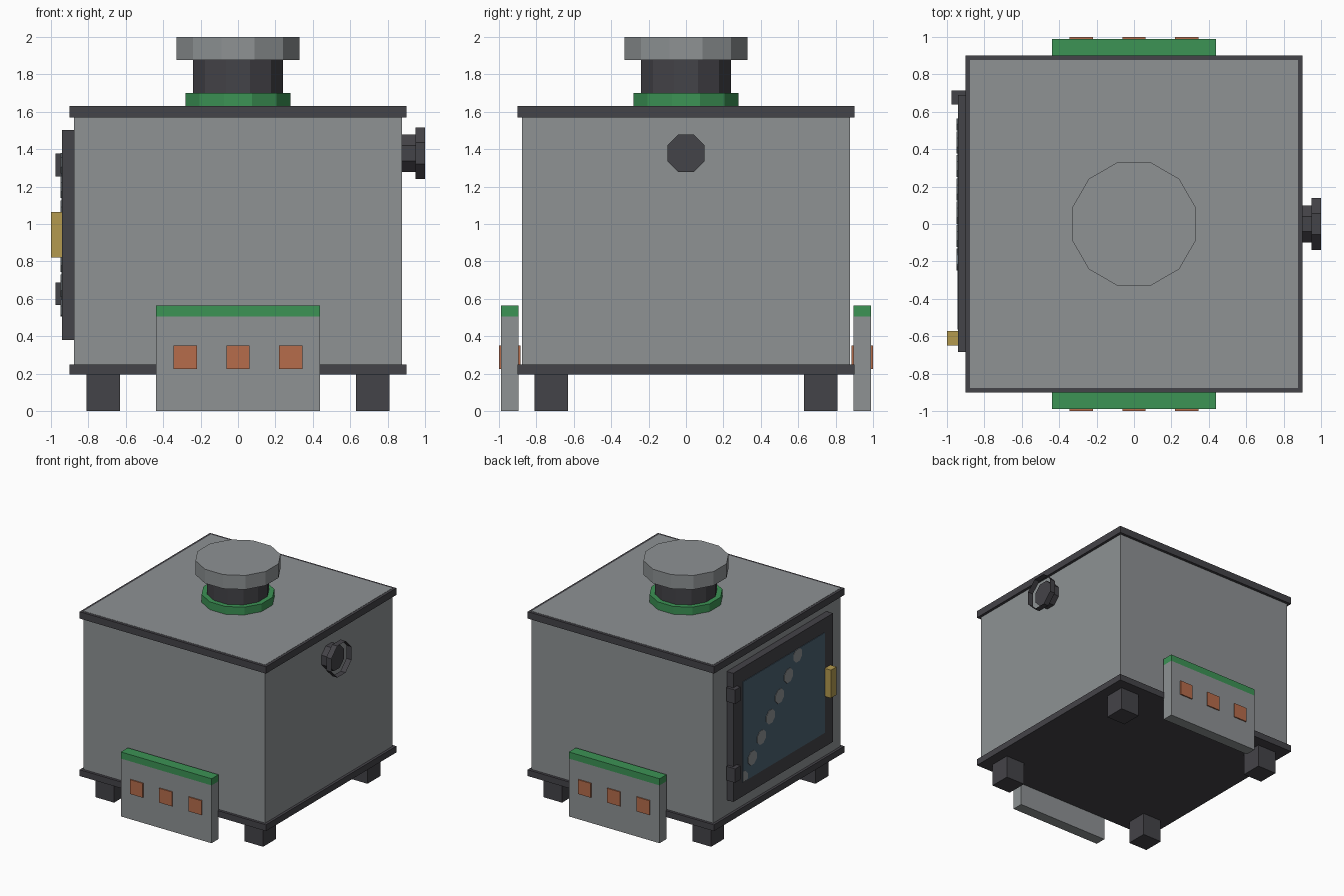
import bpy, bmesh, math
from mathutils import Matrix

if "Cube" in bpy.data.objects:
    bpy.data.objects.remove(bpy.data.objects["Cube"])


def srgb(r, g, b):
    def lin(c):
        c /= 255
        return c / 12.92 if c <= 0.04045 else ((c + 0.055) / 1.055) ** 2.4
    return (lin(r), lin(g), lin(b), 1.0)


def material(name, *rgb):
    m = bpy.data.materials.new(name)
    m.diffuse_color = srgb(*rgb)
    m.use_nodes = True
    m.node_tree.nodes["Principled BSDF"].inputs["Base Color"].default_value = m.diffuse_color
    return m


GREY = material("body grey", 142, 146, 148)
DARK = material("dark metal", 68, 67, 72)
GREEN = material("green trim", 60, 147, 85)
COPPER = material("copper", 182, 108, 75)
GOLD = material("brass", 179, 154, 79)
GLASS = material("blue glass", 76, 98, 115)


def finish(name, bm, mat):
    bmesh.ops.recalc_face_normals(bm, faces=bm.faces[:])
    me = bpy.data.meshes.new(name)
    bm.to_mesh(me)
    bm.free()
    me.materials.append(mat)
    ob = bpy.data.objects.new(name, me)
    bpy.context.scene.collection.objects.link(ob)
    return ob


def box(name, x, y, z, mat):
    """Box from (min, max) pairs."""
    bm = bmesh.new()
    bmesh.ops.create_cube(bm, size=1)
    for v in bm.verts:
        v.co = [(a + b) / 2 + c * (b - a) for (a, b), c in zip((x, y, z), v.co)]
    return finish(name, bm, mat)


def prism(name, sides, flat_r, lo, hi, mat, axis="Z", height=0.0, caps=True):
    """Regular prism with flats facing the axes; flat_r is the radius to the flats."""
    bm = bmesh.new()
    r = flat_r / math.cos(math.pi / sides)
    bmesh.ops.create_cone(bm, cap_ends=caps, segments=sides, radius1=r, radius2=r, depth=hi - lo)
    bm.verts.ensure_lookup_table()
    # settle the polygon so a flat faces each axis
    a = math.atan2(bm.verts[0].co.y, bm.verts[0].co.x)
    bmesh.ops.rotate(bm, verts=bm.verts[:], matrix=Matrix.Rotation(math.pi / sides - a, 3, "Z"))
    bmesh.ops.translate(bm, verts=bm.verts[:], vec=(0, 0, (lo + hi) / 2))
    if axis == "X":
        bmesh.ops.rotate(bm, verts=bm.verts[:], matrix=Matrix.Rotation(math.pi / 2, 3, "Y"))
        bmesh.ops.translate(bm, verts=bm.verts[:], vec=(0, 0, height))
    return finish(name, bm, mat)


# Main cabinet with a dark rim at top and bottom
B, R = (-0.877, 0.877), (-0.9, 0.9)
box("cabinet", B, B, (0.22, 1.632), GREY)
box("bottom_rim", R, R, (0.195, 0.25), DARK)
box("top_rim", R, R, (1.57, 1.63), DARK)

# Feet
for sx in (-1, 1):
    for sy in (-1, 1):
        box("foot", sorted((sx * 0.63, sx * 0.81)), sorted((sy * 0.63, sy * 0.81)), (0, 0.2), DARK)

# Low panels on the front and back, with green caps and copper studs
for side, s in (("front", -1), ("back", 1)):
    y = sorted((s * 0.895, s * 0.99))
    box(side + "_panel", (-0.438, 0.438), y, (0, 0.505), GREY)
    box(side + "_panel_cap", (-0.438, 0.438), y, (0.505, 0.563), GREEN)
    for x in (-0.283, 0, 0.283):
        box(side + "_stud", (x - 0.0625, x + 0.0625), sorted((s * 0.885, s * 1.0)), (0.225, 0.35), COPPER)

# Chimney on the roof
prism("chimney_collar", 12, 0.282, 1.63, 1.70, GREEN)
prism("chimney_pipe", 12, 0.24, 1.70, 1.88, DARK)
prism("chimney_cap", 12, 0.33, 1.877, 2.0, GREY)

# Side outlet: closed pipe inside an open flange ring
prism("outlet_pipe", 8, 0.1, 0.87, 0.955, DARK, "X", 1.378)
prism("outlet_flange", 8, 0.138, 0.95, 1.0, DARK, "X", 1.378, caps=False)

# Door on the left side
box("door_frame", (-0.94, -0.87), (-0.685, 0.69), (0.38, 1.503), DARK)
GY, GZ = (-0.565, 0.565), (0.505, 1.38)
box("door_glass", (-0.945, -0.939), GY, GZ, GLASS)
for z in (0.627, 1.315):
    box("hinge", (-0.975, -0.89), (0.64, 0.715), (z - 0.061, z + 0.061), DARK)
box("door_handle", (-1.0, -0.939), (-0.65, -0.572), (0.82, 1.065), GOLD)

# Diagonal row of pale octagonal spots on the glass, trimmed to its edges
bm = bmesh.new()
for k in range(7):
    cy, cz = -0.19 + 0.125 * k, 1.33 - 0.132 * k
    ring = []
    for i in range(8):
        a = math.pi / 8 + i * math.pi / 4
        y = min(max(cy + 0.064 * math.cos(a), GY[0]), GY[1])
        z = min(max(cz + 0.064 * math.sin(a), GZ[0]), GZ[1])
        ring.append((y, z))
    front = [bm.verts.new((-0.948, y, z)) for y, z in ring]
    back = [bm.verts.new((-0.944, y, z)) for y, z in ring]
    bm.faces.new(front)
    bm.faces.new(back[::-1])
    for i in range(8):
        j = (i + 1) % 8
        bm.faces.new((front[i], back[i], back[j], front[j]))
finish("glass_spots", bm, GREY)
